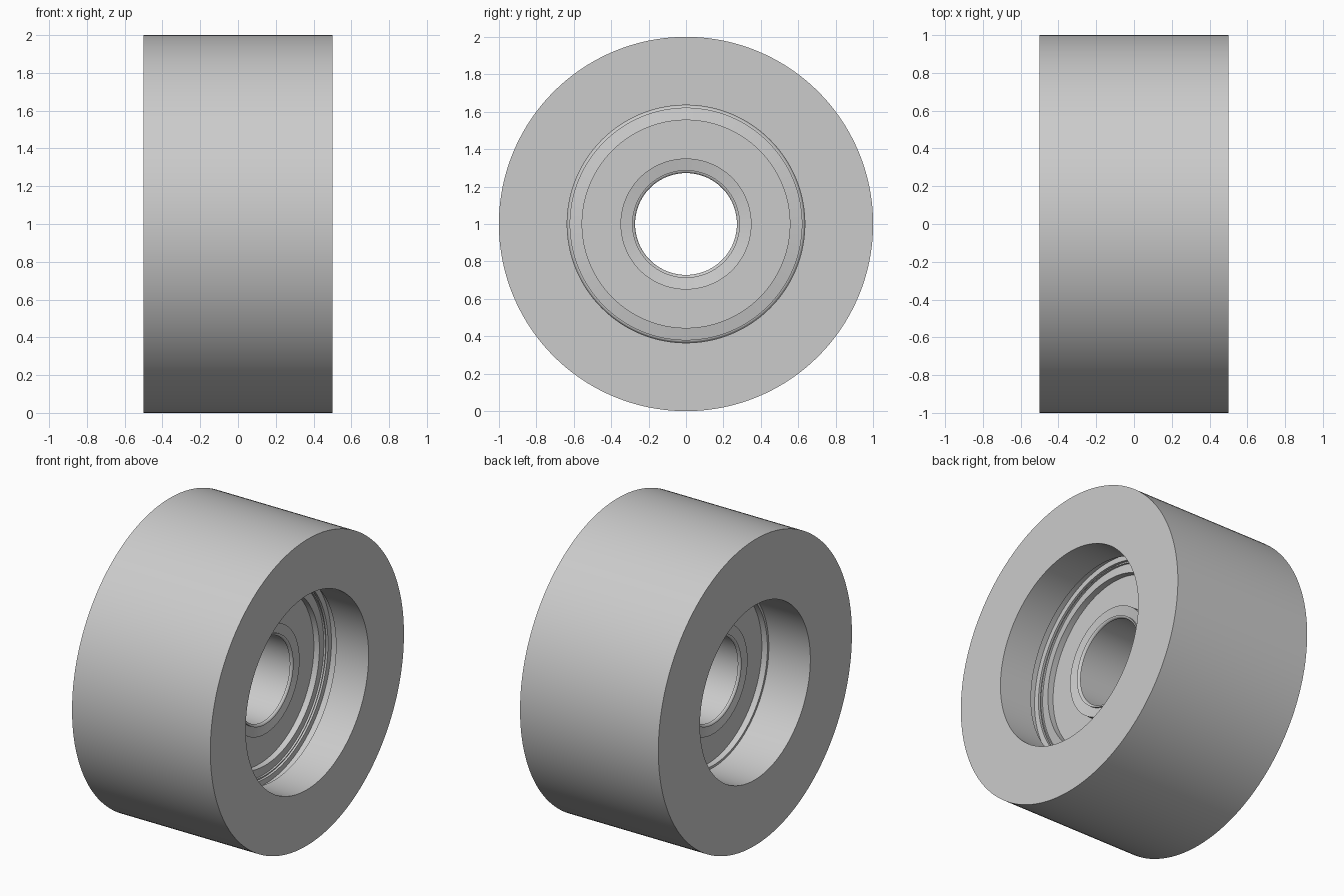
import bpy
import math
from mathutils import Matrix

cube = bpy.data.objects.get("Cube")
if cube:
    bpy.data.objects.remove(cube, do_unlink=True)

SEGMENTS = 160
grey = bpy.data.materials.new("plain grey")
grey.use_nodes = True
COLOUR = (0.6, 0.6, 0.6, 1)
grey.diffuse_color = COLOUR
grey.node_tree.nodes["Principled BSDF"].inputs["Base Color"].default_value = COLOUR


def fillet(x, r, dx, dr, steps=5):
    """Quarter round from (x, r + dr) on the face to (x + dx, r) on the wall."""
    angles = [math.pi / 2 * i / steps for i in range(steps + 1)]
    return [(x + dx * (1 - math.cos(a)), r + dr * (1 - math.sin(a))) for a in angles]


def revolve(name, profile):
    """Spin a closed (x, radius) profile around the x axis."""
    n = len(profile)
    verts = [(x, r * math.cos(a), r * math.sin(a))
             for a in (2 * math.pi * s / SEGMENTS for s in range(SEGMENTS))
             for x, r in profile]
    faces = []
    for s in range(SEGMENTS):
        a, b = s * n, (s + 1) % SEGMENTS * n
        for i in range(n):
            j = (i + 1) % n
            faces.append((a + i, a + j, b + j, b + i))
    # Keep the faces pointing outward whichever way the profile runs
    area = sum(p[0] * q[1] - q[0] * p[1] for p, q in zip(profile, profile[1:] + profile[:1]))
    if area > 0:
        faces = [f[::-1] for f in faces]
    mesh = bpy.data.meshes.new(name)
    mesh.from_pydata(verts, [], faces)
    mesh.transform(Matrix.Translation((0, 0, 1)))
    mesh.materials.append(grey)
    obj = bpy.data.objects.new(name, mesh)
    bpy.context.collection.objects.link(obj)
    bpy.ops.object.select_all(action="DESELECT")
    obj.select_set(True)
    bpy.context.view_layer.objects.active = obj
    bpy.ops.object.shade_smooth_by_angle(angle=math.radians(30))
    return obj


HALF, BEARING = 0.5, 0.2            # half widths of roller and bearing
BORE, INNER, SHIELD, SEAT = 0.272, 0.35, 0.555, 0.635
SHOULDER, GROOVE = 0.57, 0.671
ROUND = 0.016

# Roller body: bearing shoulder on one side, retaining groove on the other
revolve("roller_body", [
    (-HALF, 1), (HALF, 1), (HALF, SEAT),
    (0.264, SEAT), (0.264, GROOVE), (0.206, GROOVE), (0.206, SEAT),
    (-BEARING, SEAT), (-BEARING, SHOULDER), (-HALF, SHOULDER)])

# Bearing outer race, rounded on its outer edges
revolve("outer_race",
        [(-BEARING, SHIELD)] + fillet(-BEARING, SEAT, ROUND, -ROUND)[::-1]
        + fillet(BEARING, SEAT, -ROUND, -ROUND) + [(BEARING, SHIELD)])

# Bearing inner race, rounded at the bore
revolve("inner_race",
        [(-BEARING, INNER)] + fillet(-BEARING, BORE, ROUND, ROUND)[::-1]
        + fillet(BEARING, BORE, -ROUND, ROUND) + [(BEARING, INNER)])

# Recessed shields closing the gap between the races
for side, name in ((1, "shield_left"), (-1, "shield_right")):
    revolve(name, [(side * 0.16, INNER), (side * 0.16, SHIELD),
                   (side * 0.14, SHIELD), (side * 0.14, INNER)])
